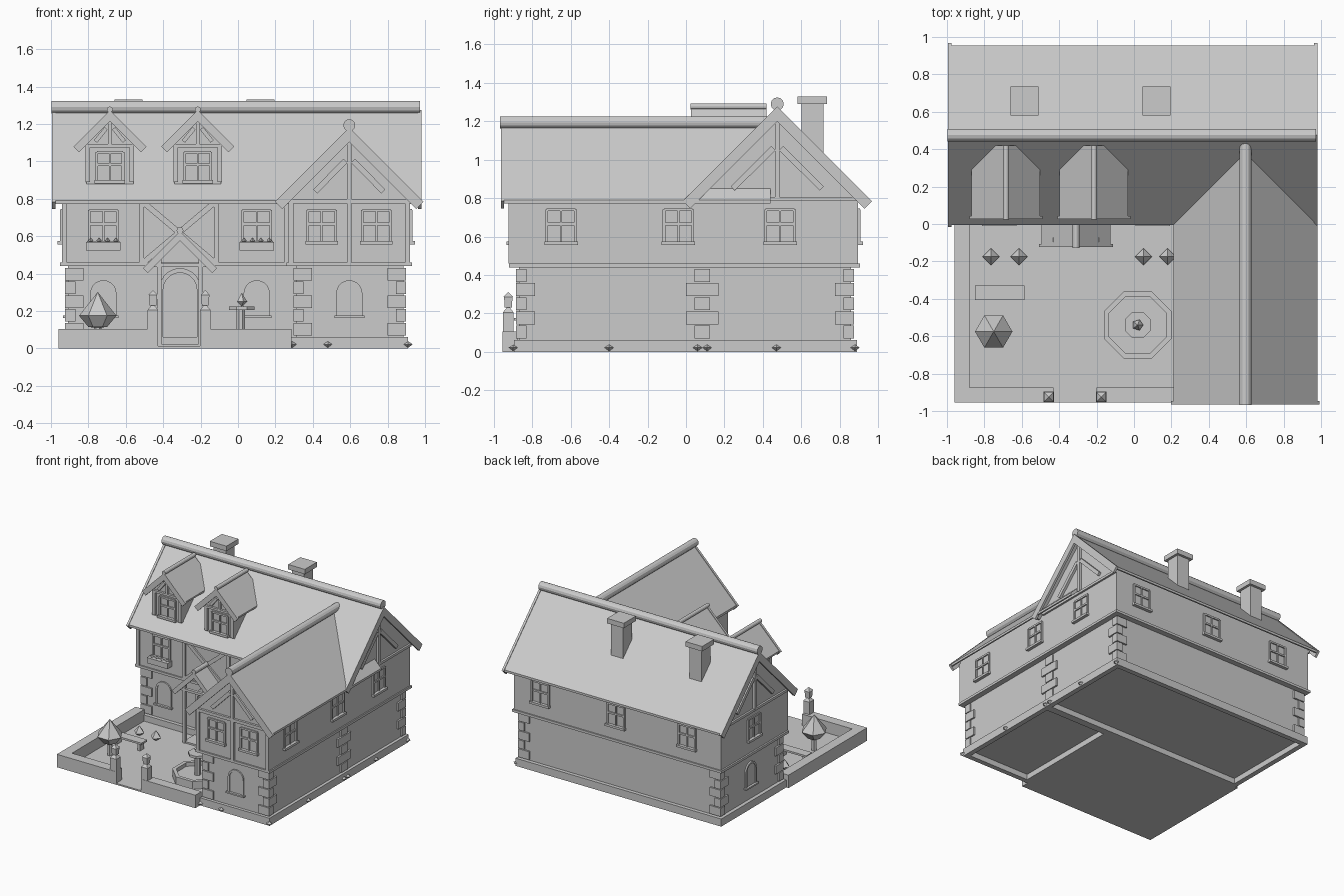
import bpy, bmesh, math
from mathutils import Vector, Matrix

if "Cube" in bpy.data.objects:
    bpy.data.objects.remove(bpy.data.objects["Cube"])

parts = {}
grey = bpy.data.materials.new("plain_grey")
grey.diffuse_color = (0.6, 0.6, 0.6, 1)
grey.use_nodes = True
grey.node_tree.nodes["Principled BSDF"].inputs["Base Color"].default_value = grey.diffuse_color


def add(name, verts, faces):
    bm = parts.setdefault(name, bmesh.new())
    vs = [bm.verts.new(v) for v in verts]
    fs = [bm.faces.new([vs[i] for i in f]) for f in faces]
    bmesh.ops.recalc_face_normals(bm, faces=fs)


def prism(name, profile, v0, v1, axis='y'):
    """Extrude a (u, z) profile along y or x."""
    n = len(profile)
    put = (lambda u, v, z: (u, v, z)) if axis == 'y' else (lambda u, v, z: (v, u, z))
    verts = [put(u, v, z) for v in (v0, v1) for u, z in profile]
    sides = [(i, (i + 1) % n, n + (i + 1) % n, n + i) for i in range(n)]
    add(name, verts, sides + [tuple(range(n)), tuple(range(n, 2 * n))])


def box(name, x0, x1, y0, y1, z0, z1):
    prism(name, [(x0, z0), (x1, z0), (x1, z1), (x0, z1)], y0, y1)


def gem(name, x, y, rings, n=4, turn=0.0):
    """Stack of n-sided rings (radius, z); radius 0 makes a point."""
    verts, rows, faces = [], [], []
    for r, z in rings:
        k = n if r else 1
        rows.append([len(verts) + i for i in range(k)])
        verts += [(x + r * math.cos(turn + math.tau * i / n), y + r * math.sin(turn + math.tau * i / n), z)
                  for i in range(k)]
    for a, b in zip(rows, rows[1:]):
        for i in range(n):
            f = [a[i % len(a)], a[(i + 1) % n % len(a)], b[(i + 1) % n % len(b)], b[i % len(b)]]
            faces.append(tuple(dict.fromkeys(f)))
    faces += [tuple(r) for r in (rows[0], rows[-1]) if len(r) > 1]
    add(name, verts, faces)


def rod(name, u, z, r, v0, v1, axis):
    ring = [(u + r * math.cos(math.tau * i / 12), z + r * math.sin(math.tau * i / 12)) for i in range(12)]
    prism(name, ring, v0, v1, axis)


def on_wall(name, wall, profile, d, sink=0.01):
    """Profile lying on a wall, standing out by d. wall = (axis, position, outward sign)."""
    axis, p, s = wall
    prism(name, profile, p - s * sink, p + s * d, axis)


def plate(name, wall, s0, s1, z0, z1, d):
    on_wall(name, wall, [(s0, z0), (s1, z0), (s1, z1), (s0, z1)], d)


def beam(name, wall, a, b, w, d):
    a, b = Vector(a), Vector(b)
    n = (b - a).orthogonal().normalized() * w / 2
    on_wall(name, wall, [a + n, b + n, b - n, a - n], d)


def arch(c, hw, z0, top):
    zs = top - hw
    return [(c - hw, z0)] + [(c - hw * math.cos(math.pi * i / 10), zs + hw * math.sin(math.pi * i / 10))
                             for i in range(11)] + [(c + hw, z0)]


def window(wall, c, z0=0.575, w=0.15, h=0.165):
    for s in (-1, 1):
        plate("window_frame", wall, c + s * w / 2 - 0.007, c + s * w / 2 + 0.007, z0, z0 + h, 0.012)
    for z in (z0 + h * 0.55, z0 + h):
        plate("window_frame", wall, c - w / 2, c + w / 2, z - 0.007, z + 0.007, 0.01)
    plate("window_frame", wall, c - 0.005, c + 0.005, z0, z0 + h, 0.009)
    plate("window_sill", wall, c - w / 2 - 0.012, c + w / 2 + 0.012, z0 - 0.018, z0, 0.025)


def arched_window(wall, c, z0=0.175):
    on_wall("arched_window", wall, arch(c, 0.07, z0, z0 + 0.19), 0.006)
    on_wall("arched_window", wall, arch(c, 0.07, z0, z0 + 0.19) + arch(c, 0.055, z0, z0 + 0.175)[::-1], 0.012)
    plate("window_sill", wall, c - 0.08, c + 0.08, z0 - 0.012, z0, 0.025)


def roof(name, c, hw, ze, v0, v1, axis, t=0.03, board=0.055, ends=(0, 1), ridge=0.03):
    """45 degree gable roof with barge boards and a round ridge."""
    za = ze + hw
    prism(name, [(c - hw, ze), (c, za), (c + hw, ze), (c + hw, ze - t * 0.6), (c + hw - t * 0.4, ze - t * 0.6),
                 (c, za - t), (c - hw + t * 0.4, ze - t * 0.6), (c - hw, ze - t * 0.6)], v0, v1, axis)
    k, o, e = board * 0.707, 0.006, 0.012
    prof = [(c - hw - e, ze - e + o), (c, za + o), (c + hw + e, ze - e + o), (c + hw + e - k, ze - e + o - k),
            (c, za + o - 2 * k), (c - hw - e + k, ze - e + o - k)]
    for i in ends:
        v = (v0, v1)[i]
        prism("barge_board", prof, v - 0.009, v + 0.009, axis)
    rod("ridge_pole", c, za + ridge * 0.6, ridge, v0 - 0.012, v1, axis)


def truss(wall, c, z0, h, w, d=0.02):
    plate("gable_timber", wall, c - w / 2, c + w / 2, z0, z0 + h, d)
    for s in (-1, 1):
        beam("gable_timber", wall, (c + s * 0.02, z0 + h * 0.62), (c + s * h * 0.55, z0 + h * 0.12), w * 1.2, d)


# Main house and front wing walls
CX, CY, WX = -0.01, 0.475, 0.595
box("lower_wall", -0.91, 0.885, 0.08, 0.86, 0.045, 0.45)
box("lower_wall", 0.31, 0.885, -0.87, 0.1, 0.045, 0.45)
prism("upper_wall", [(0.05, 0.44), (0.05, 0.82), (CY, 1.245), (0.895, 0.82), (0.895, 0.44)], -0.94, 0.92, 'x')
prism("upper_wall", [(0.27, 0.44), (0.27, 0.82), (WX, 1.145), (0.92, 0.82), (0.92, 0.44)], -0.91, 0.3)

# Hollow plinth rings and floor-line beams
for x0, x1, y0, y1 in ((-0.94, 0.91, 0.05, 0.89), (0.28, 0.91, -0.895, 0.07)):
    for a in ((x0, x0 + 0.04, y0, y1), (x1 - 0.04, x1, y0, y1), (x0, x1, y0, y0 + 0.04), (x0, x1, y1 - 0.04, y1)):
        box("plinth", *a, 0, 0.062)
box("floor_beam", -0.953, 0.93, 0.04, 0.905, 0.44, 0.46)
box("floor_beam", 0.26, 0.93, -0.922, 0.3, 0.44, 0.46)

# Corner stones, long side alternating between the two faces
for x, y, sx, sy in ((-0.91, 0.08, 1, 1), (-0.91, 0.86, 1, -1), (0.885, 0.86, -1, -1),
                     (0.885, -0.87, -1, 1), (0.31, -0.87, 1, 1), (0.885, 0.085, -1, 1), (0.885, 0.085, -1, -1)):
    for i in range(5):
        lx, ly = (0.085, 0.04) if i % 2 == 0 else (0.04, 0.085)
        z = 0.067 + i * 0.0735
        xs, ys = sorted((x - sx * 0.014, x + sx * lx)), sorted((y - sy * 0.014, y + sy * ly))
        box("corner_stone", *xs, *ys, z + 0.003, z + 0.07)

# Roofs
roof("main_roof", CY, 0.48, 0.79, -0.985, 0.972, 'x', ridge=0.034)
roof("wing_roof", WX, 0.385, 0.79, -0.955, 0.44, 'y', ends=(0,), ridge=0.032)

# Chimneys
for x in (-0.585, 0.12):
    box("chimney", x - 0.055, x + 0.055, 0.6, 0.715, 0.95, 1.3)
    box("chimney_cap", x - 0.075, x + 0.075, 0.58, 0.735, 1.29, 1.33)

FRONT, WING = ('y', 0.05, -1), ('y', -0.91, -1)
BACK, RIGHT, LEFT = ('y', 0.895, 1), ('x', 0.92, 1), ('x', -0.94, -1)

# Gable timbers
truss(WING, WX, 0.8, 0.33, 0.025)
for w in (RIGHT, LEFT):
    truss(w, CY, 0.8, 0.42, 0.025)
    plate("gable_timber", w, 0.05, 0.895, 0.785, 0.805, 0.015)
plate("gable_timber", WING, 0.27, 0.92, 0.775, 0.8, 0.018)
for x in (0.283, WX, 0.907):
    plate("wall_post", WING, x - 0.013, x + 0.013, 0.46, 0.78, 0.015)
for x in (-0.927, -0.515, -0.115, 0.26):
    plate("wall_post", FRONT, x - 0.013, x + 0.013, 0.46, 0.8, 0.015)
for s in (-1, 1):
    beam("cross_brace", FRONT, (-0.315 - s * 0.19, 0.46), (-0.315 + s * 0.19, 0.78), 0.03, 0.013)

# Windows
for x in (0.447, 0.74):
    window(WING, x)
for x in (-0.72, 0.1):
    window(FRONT, x)
    # Flower boxes
    plate("flower_box", FRONT, x - 0.093, x + 0.093, 0.525, 0.57, 0.06)
    for i in (-1.5, -0.5, 0.5, 1.5):
        gem("flower", x + i * 0.045, 0.02, [(0, 0.56), (0.014, 0.575), (0, 0.592)])
    arched_window(('y', 0.08, -1), x)
for y in (-0.65, -0.04, 0.49):
    window(RIGHT, y)
for x in (0.68, 0.0, -0.64):
    window(BACK, x)
window(LEFT, CY)
arched_window(WING[:1] + (-0.87, -1), WX)
arched_window(('x', -0.91, -1), CY)

# Dormers
for c in (-0.685, -0.215):
    prism("dormer_wall", [(c - 0.125, 0.88), (c - 0.125, 1.11), (c, 1.235), (c + 0.125, 1.11), (c + 0.125, 0.88)], 0.08, 0.42)
    roof("dormer_roof", c, 0.183, 1.085, 0.035, 0.42, 'y', t=0.022, board=0.042, ends=(0,), ridge=0.016)
    face = ('y', 0.08, -1)
    window(face, c, 0.9, 0.14, 0.15)
    truss(face, c, 1.09, 0.14, 0.018)
    plate("dormer_timber", face, c - 0.125, c + 0.125, 1.075, 1.092, 0.018)
    for s in (-1, 1):
        plate("dormer_timber", face, c + s * 0.118 - 0.012, c + s * 0.118 + 0.012, 0.89, 1.09, 0.018)

# Arched door with step and gabled porch
DX, LOW = -0.31, ('y', 0.08, -1)
on_wall("door_frame", LOW, arch(DX, 0.11, 0.02, 0.43) + arch(DX, 0.09, 0.02, 0.405)[::-1], 0.035)
on_wall("door", LOW, arch(DX, 0.092, 0.02, 0.407), 0.012)
box("door_step", DX - 0.115, DX + 0.115, -0.09, 0.08, 0, 0.025)
roof("porch_roof", DX, 0.185, 0.435, -0.115, 0.06, 'y', t=0.022, board=0.035, ends=(0,), ridge=0.018)
for s in (-1, 1):
    x = DX + s * 0.112
    box("porch_post", x - 0.012, x + 0.012, -0.095, -0.071, 0, 0.5)
box("porch_beam", DX - 0.15, DX + 0.15, -0.095, -0.071, 0.435, 0.455)

# Garden floor, low walls and gate pillars
box("garden_floor", -0.96, 0.285, -0.955, 0.055, 0, 0.012)
box("garden_wall", -0.96, -0.88, -0.955, 0.055, 0, 0.105)
box("garden_wall", -0.9, -0.43, -0.955, -0.875, 0, 0.105)
box("garden_wall", -0.2, 0.285, -0.955, -0.875, 0, 0.105)
for x in (-0.455, -0.175):
    gem("gate_pillar", x, -0.925, [(0.04, 0), (0.04, 0.205), (0, 0.24)], 4, math.pi / 4)
    gem("gate_lantern", x, -0.925, [(0.026, 0.23), (0.031, 0.285), (0.036, 0.285), (0, 0.312)], 4, math.pi / 4)

# Fountain
T8 = math.pi / 8
gem("fountain_basin", 0.02, -0.54, [(0.195, 0.01), (0.195, 0.075), (0.165, 0.075), (0.165, 0.045), (0, 0.045)], 8, T8)
gem("fountain_stem", 0.015, -0.54, [(0.025, 0.01), (0.025, 0.21)], 8, T8)
gem("fountain_bowl", 0.02, -0.54, [(0.075, 0.205), (0.075, 0.225)], 8, T8)
gem("fountain_finial", 0.02, -0.54, [(0, 0.225), (0.03, 0.25), (0, 0.298)], 5)

# Tree, bench, shrubs and loose stones
gem("tree_trunk", -0.75, -0.575, [(0.02, 0.01), (0.02, 0.14)], 6)
gem("tree_crown", -0.75, -0.575, [(0, 0.11), (0.05, 0.115), (0.1, 0.175), (0, 0.302)], 6)
box("bench_seat", -0.85, -0.585, -0.405, -0.33, 0.07, 0.085)
for x in (-0.83, -0.625):
    box("bench_leg", x, x + 0.02, -0.395, -0.34, 0.01, 0.075)
for x in (-0.765, -0.615, 0.05, 0.18):
    gem("shrub", x, -0.175, [(0, 0.01), (0.045, 0.04), (0, 0.095)])
for x, y in ((0.91, -0.9), (0.91, -0.4), (0.91, 0.06), (0.91, 0.11), (0.91, 0.47), (0.91, 0.88), (0.29, -0.9), (0.48, -0.9)):
    gem("loose_stone", x, y, [(0, 0.004), (0.024, 0.022), (0, 0.038)])

for name, bm in parts.items():
    mesh = bpy.data.meshes.new(name)
    bm.to_mesh(mesh)
    bm.free()
    mesh.materials.append(grey)
    bpy.context.collection.objects.link(bpy.data.objects.new(name, mesh))
